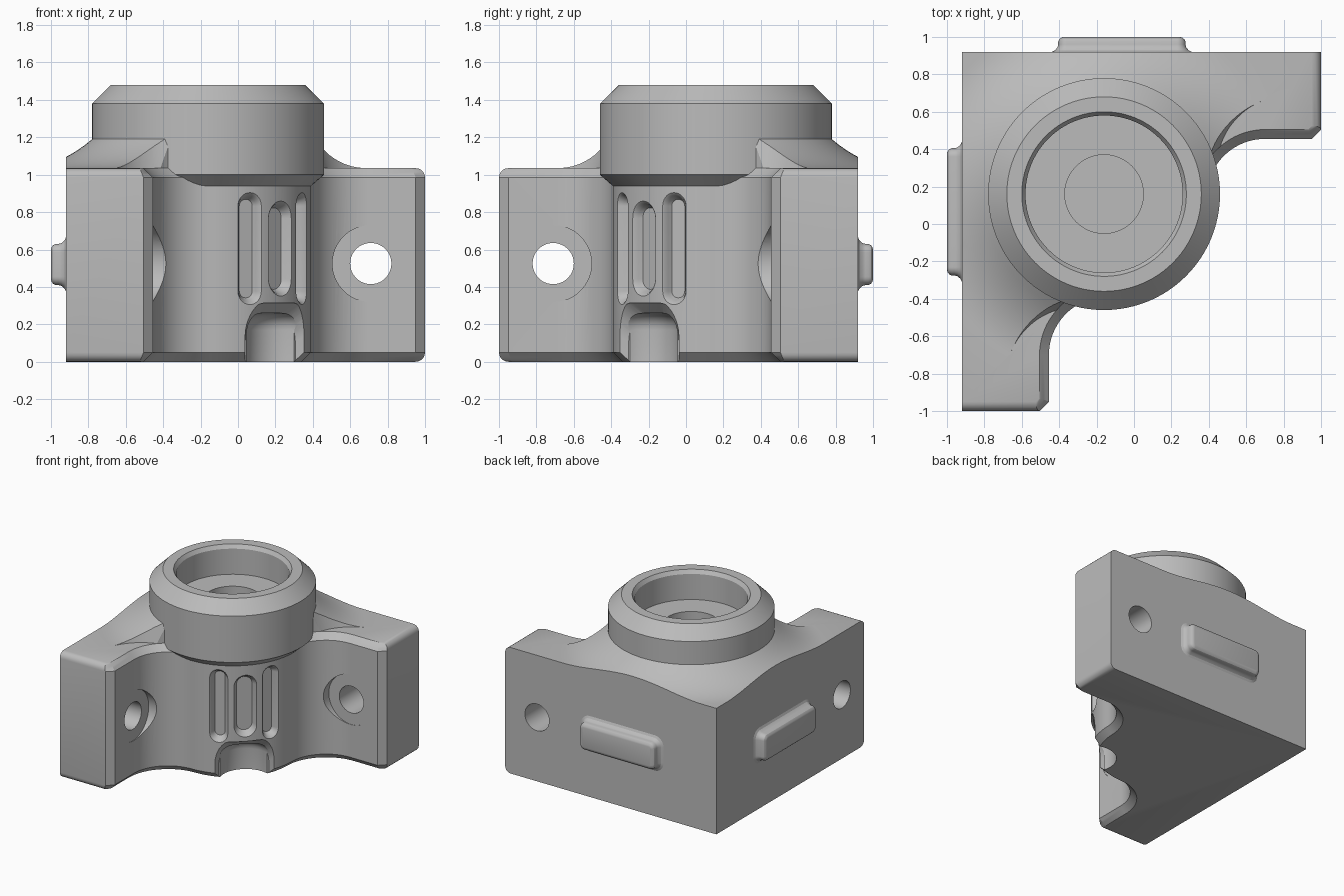
import bpy
import bmesh
from math import sin, cos, pi, atan2, radians, hypot

old = bpy.data.objects.get("Cube")
if old:
    bpy.data.objects.remove(old, do_unlink=True)

grey = bpy.data.materials.new("plain grey")
grey.use_nodes = True
grey.diffuse_color = (0.5, 0.5, 0.5, 1)
grey.node_tree.nodes["Principled BSDF"].inputs["Base Color"].default_value = (0.5, 0.5, 0.5, 1)

CX, CY = -0.16, 0.16      # collar axis
WALL, TOP = 0.92, 1.035   # outer wall distance, block height
CORE, FACE = 0.55, 0.455  # round core radius, inner face of the arms


def swap(p):
    """Mirror a point across the bracket's diagonal plane."""
    return (-p[1], -p[0]) + tuple(p[2:])


def loft(name, loops, cyclic=False):
    """Skin equal-length closed loops into a solid."""
    bm = bmesh.new()
    rows = [[bm.verts.new(p) for p in loop] for loop in loops]
    n = len(rows[0])
    pairs = list(zip(rows, rows[1:]))
    if cyclic:
        pairs.append((rows[-1], rows[0]))
    else:
        bm.faces.new(rows[0])
        bm.faces.new(rows[-1])
    for a, b in pairs:
        for i in range(n):
            j = (i + 1) % n
            bm.faces.new((a[i], a[j], b[j], b[i]))
    bmesh.ops.recalc_face_normals(bm, faces=bm.faces)
    me = bpy.data.meshes.new(name)
    bm.to_mesh(me)
    bm.free()
    me.materials.append(grey)
    ob = bpy.data.objects.new(name, me)
    bpy.context.collection.objects.link(ob)
    return ob


def both(name, loops):
    """The part and its twin on the other arm."""
    return [loft("left_" + name, loops),
            loft("right_" + name, [[swap(p) for p in lp] for lp in loops])]


def boolean(ob, tools, operation):
    for tool in tools:
        mod = ob.modifiers.new("cut", 'BOOLEAN')
        mod.operation = operation
        mod.solver = 'EXACT'
        mod.object = tool
    bpy.context.view_layer.update()
    deps = bpy.context.evaluated_depsgraph_get()
    me = bpy.data.meshes.new_from_object(ob.evaluated_get(deps))
    ob.modifiers.clear()
    ob.data = me
    for tool in tools:
        bpy.data.objects.remove(tool, do_unlink=True)


def circle(r, z, x=CX, y=CY, n=96):
    return [(x + r * cos(2 * pi * i / n), y + r * sin(2 * pi * i / n), z) for i in range(n)]


def rounded_rect(hw, hh, r, n=8):
    pts = []
    for k, (sx, sy) in enumerate(((1, 1), (-1, 1), (-1, -1), (1, -1))):
        for i in range(n + 1):
            a = pi / 2 * (k + i / n)
            pts.append((sx * (hw - r) + r * cos(a), sy * (hh - r) + r * sin(a)))
    return pts


def radial(pts, w, deg, zc):
    """Put a 2D outline on a plane facing outward from the core."""
    a = radians(deg)
    return [(CX + w * cos(a) - u * sin(a), CY + w * sin(a) + u * cos(a), zc + v) for u, v in pts]


# Footprint: round core, concave fillets and two arms; d insets the inner side, e the ends
FX = 0.70
FR = ((FX - CX) ** 2 + (FACE - CY) ** 2 - CORE ** 2) / (2 * (CORE + FACE - CY))
FY = FACE - FR


def footprint(z, d=0.0, e=0.0, n=20):
    t = atan2(FY - CY, FX - CX)
    half = []
    for i in range(n + 1):
        a = -pi / 4 + (t + pi / 4) * i / n
        half.append((CX + (CORE - d) * cos(a), CY + (CORE - d) * sin(a), z))
    for i in range(1, n + 1):
        a = pi + t + (pi / 2 - pi - t) * i / n
        half.append((FX + (FR + d) * cos(a), FY + (FR + d) * sin(a), z))
    half += [(0.95 - 0.4 * d, FACE + d, z), (1 - e, FACE + 0.05 + 0.4 * d, z), (1 - e, WALL, z)]
    return half + [(-WALL, WALL, z)] + [swap(p) for p in reversed(half[1:])]


# Block with chamfered inner edges and rounded arm ends
C = 0.05
steps = [(C * (1 - cos(a)), C * (1 - sin(a))) for a in (pi / 2 * i / 5 for i in range(6))]
levels = [(h, C - h, e) for h, e in steps]
body = loft("bracket_body",
            [footprint(h, d, e) for h, d, e in levels] +
            [footprint(TOP - h, d, e) for h, d, e in reversed(levels)])

# Bolt holes with spot faces
bolt = [(0.0, 0.205), (FACE + 0.003, 0.205), (FACE + 0.003, 0.11), (1.1, 0.11)]
cutters = both("bolt_cutter",
               [[(x, y, z) for x, z, _ in circle(r, 0, 0.71, 0.525, 64)] for y, r in bolt])

# Upright grooves on the core
for deg, hw, hh in ((-66, 0.08, 0.305), (-45, 0.1, 0.26), (-24, 0.08, 0.305)):
    prof = [(0.62, 0.004), (0.555, 0.0), (0.54, -0.018), (0.515, -0.03), (0.495, -0.042)]
    cutters.append(loft("groove_cutter", [
        radial(rounded_rect(hw + o, hh + o, hw + o - 0.002), w, deg, 0.605) for w, o in prof]))

# Arched notch at the foot, with a flared mouth
cutters.append(loft("mouth_cutter", [
    radial(rounded_rect(hw, hh, 0.15), w, -45, 0.0)
    for w, hw, hh in ((0.47, 0.19, 0.255), (0.53, 0.25, 0.315), (0.7, 0.25, 0.315))]))
q = 0.56 * cos(pi / 4)
cutters.append(loft("pocket_cutter", [circle(0.2, -0.1, CX + q, CY - q, 48)] + [
    circle(0.11 + 0.09 * cos(a), 0.17 + 0.09 * sin(a), CX + q, CY - q, 48)
    for a in (pi / 2 * i / 6 for i in range(7))]))
boolean(body, cutters, 'DIFFERENCE')

# Flared skirt blending the collar into the block top
curve = [(0.62 + d, TOP + 1.13 * (0.37 - d) ** 2) for d in (0.37 * i / 12 for i in range(13))]
ring = [(0.5, 1.01), (0.5, curve[0][1])] + curve + [(1.0, 1.02), (1.0, 1.01)]
skirt = loft("skirt", [circle(r, z) for r, z in ring], cyclic=True)
boolean(skirt, [loft("skirt_trim", [footprint(0.9, C), footprint(1.4, C)])], 'INTERSECT')
boolean(skirt, both("scallop_cutter", [circle(0.385, 1.03, 0.83, 0.30),
                                       circle(0.44, 1.25, 0.83, 0.30)]), 'DIFFERENCE')
boolean(body, [skirt], 'UNION')

# Collar with stepped bore
collar = loft("collar", [circle(r, z) for r, z in (
    (0.54, 0.93), (0.62, 1.0), (0.62, 1.38), (0.52, 1.48), (0.44, 1.48), (0.42, 1.45),
    (0.42, 1.24), (0.21, 1.24), (0.21, 1.04))])

# Raised pads on the two outer walls
pad = [(-0.02, 0.035), (0.0, 0.035), (0.008, 0.018), (0.025, 0.004), (0.04, 0.0),
       (0.055, 0.0), (0.068, -0.006), (0.077, -0.018), (0.08, -0.03)]
pads = both("wall_pad", [
    [(-0.065 + u, WALL + y, 0.52 + v) for u, v in rounded_rect(0.34 + o, 0.11 + o, 0.045 + o)]
    for y, o in pad])

# Smooth shading with sharp edges kept
bpy.ops.object.select_all(action='DESELECT')
for ob in [body, collar] + pads:
    ob.select_set(True)
    bpy.context.view_layer.objects.active = ob
bpy.ops.object.shade_smooth_by_angle(angle=radians(25))
